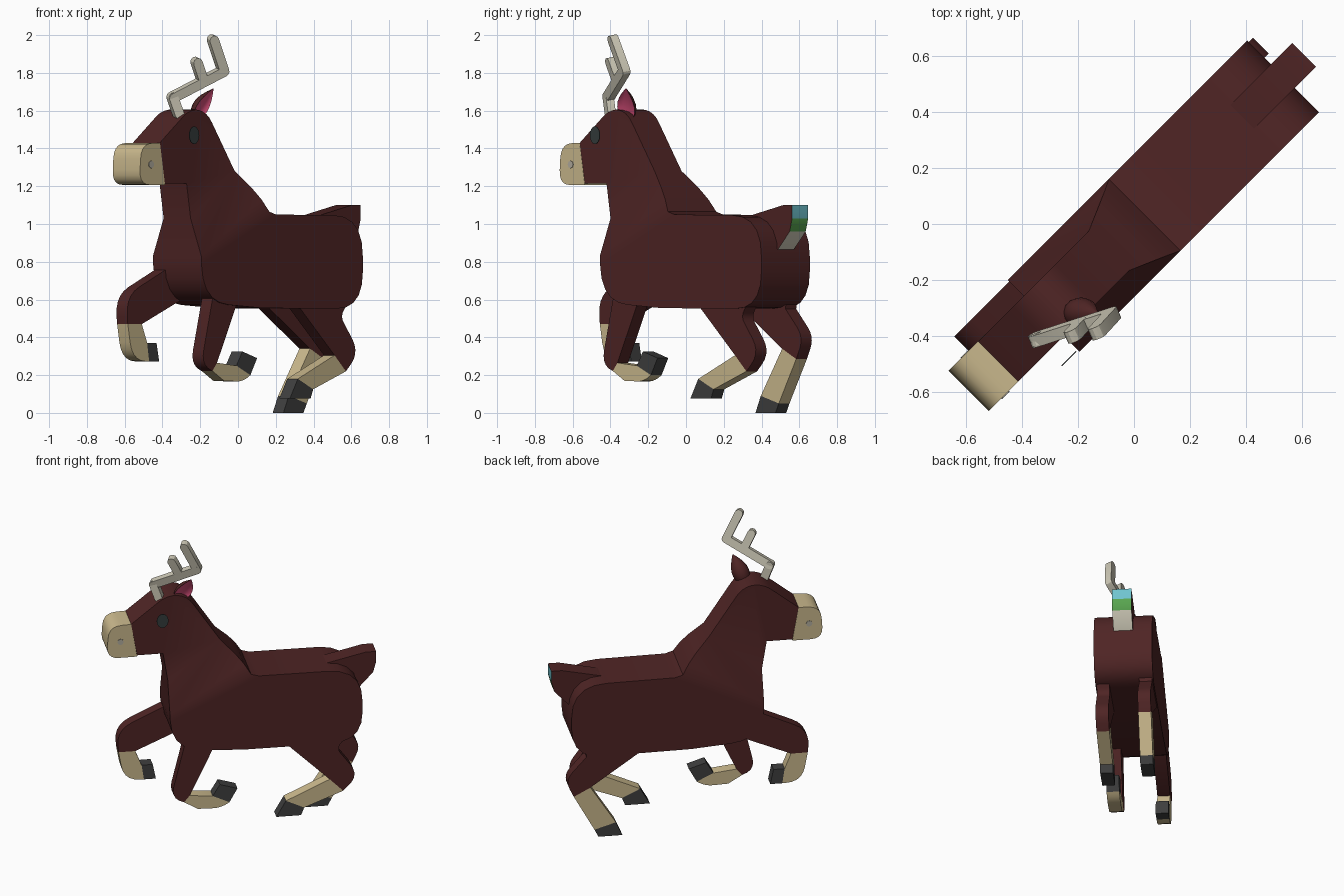
import bpy, bmesh, math
from mathutils import Vector

if "Cube" in bpy.data.objects:
    bpy.data.objects.remove(bpy.data.objects["Cube"])

def mat(name, *rgb):
    m = bpy.data.materials.new(name)
    m.diffuse_color = (*rgb, 1)
    m.use_nodes = True
    m.node_tree.nodes["Principled BSDF"].inputs["Base Color"].default_value = m.diffuse_color
    return m

BROWN = mat("dark brown", .078, .018, .018)
CREAM = mat("cream", .60, .49, .27)
IVORY = mat("ivory", .60, .57, .46)
HOOF = mat("charcoal", .05, .05, .05)
EYE = mat("eye grey", .035, .045, .045)
PINK = mat("pink", .70, .08, .20)
CYAN = mat("cyan", .16, .55, .62)
GREEN = mat("green", .10, .38, .08)
GREY = mat("nostril grey", .45, .42, .35)

def place(s, t, z):
    """Body axes to world: s runs head to tail, t sideways; the animal stands at 45 degrees."""
    r = math.sqrt(.5)
    t += .004
    return Vector(((s + t) * r, (s - t) * r, z))

def finish(name, bm, mats, angle=28):
    bmesh.ops.recalc_face_normals(bm, faces=bm.faces)
    me = bpy.data.meshes.new(name)
    bm.to_mesh(me)
    bm.free()
    for m in mats:
        me.materials.append(m)
    ob = bpy.data.objects.new(name, me)
    bpy.context.collection.objects.link(ob)
    bpy.ops.object.select_all(action='DESELECT')
    bpy.context.view_layer.objects.active = ob
    ob.select_set(True)
    bpy.ops.object.shade_smooth_by_angle(angle=math.radians(angle))

def rounded(corners, steps=5):
    """Corners (s, z) stay sharp; corners (s, z, cut) become a short curve."""
    out, n = [], len(corners)
    for i, c in enumerate(corners):
        p = Vector(c[:2])
        if len(c) == 2:
            out.append(p)
            continue
        ends = []
        for q in (corners[i - 1], corners[(i + 1) % n]):
            d = Vector(q[:2]) - p
            ends.append(p + d.normalized() * min(c[2], d.length * .95))
        for k in range(steps + 1):
            f = k / steps
            out.append(ends[0].lerp(p, f).lerp(p.lerp(ends[1], f), f))
    return out

def solid(name, pts, lo, hi, mats, cells=None, rim={}):
    """Extrude a side outline from lo to hi (functions of the point)."""
    bm = bmesh.new()
    n = len(pts)
    a = [bm.verts.new(place(p[0], lo(p), p[1])) for p in pts]
    b = [bm.verts.new(place(p[0], hi(p), p[1])) for p in pts]
    for c in cells or [range(n)]:
        bm.faces.new([a[i] for i in c])
        bm.faces.new([b[i] for i in c])
    for i in range(n):
        j = (i + 1) % n
        bm.faces.new((a[i], a[j], b[j], b[i])).material_index = rim.get(i, 0)
    finish(name, bm, mats)

def slab(name, corners, lo, hi, mats, rim={}):
    solid(name, rounded(corners), lambda p: lo, lambda p: hi, mats, rim=rim)

# Body, neck and head: the narrow head flares to the wide trunk across a slanted band
def flare(p):
    low = 1.065 + .43 * (p[0] - .05)
    high = 1.28 + .76 * (p[0] + .13)
    return min(1, max(0, round((p[1] - low) / (high - low), 2)))

def width(p):
    return .181 - .08 * flare(p)

body = rounded([(-.49, 1.215), (-.46, 1.03), (-.46, .83), (-.45, .585, .2), (0, .555),
                (.75, .55, .2), (.75, 1.045, .22), (.1, 1.05), (.05, 1.065), (.01, 1.13),
                (-.04, 1.19), (-.13, 1.28), (-.345, 1.605, .08), (-.47, 1.605, .06),
                (-.69, 1.43), (-.652, 1.215)])
fl = [flare(p) for p in body]
n = len(body)
head = [i for i in range(n) if fl[i] == 1]
trunk = [i for i in range(n) if fl[i] == 0]
band = [i for i in range(n) if 0 < fl[i] < 1 or fl[i - 1] != fl[i] or fl[(i + 1) % n] != fl[i]]
solid("body", body, lambda p: -width(p), width, [BROWN], cells=[head, trunk, band])

# Muzzle
slab("muzzle", [(-.69, 1.43), (-.83, 1.425, .08), (-.845, 1.207, .08), (-.652, 1.207)],
     -.102, .102, [CREAM])

# Nostrils and the eye plate
def oval(s, z, rs, rz, n):
    turn = [2 * math.pi * i / n for i in range(n)]
    return [(s + rs * math.cos(a), z + rz * math.sin(a)) for a in turn]

for side, nm in ((1, "right"), (-1, "left")):
    slab("nostril_" + nm, oval(-.757, 1.315, .02, .02, 8), side * .1, side * .105, [GREY])
slab("eye", oval(-.505, 1.47, .037, .047, 16), .17, .174, [EYE])

# Tail with coloured bands on its rear edge
slab("tail", [(.5, 1.035), (.79, 1.1), (.857, 1.1), (.857, 1.03), (.838, .96), (.75, .865), (.7, .9)],
     -.062, .058, [BROWN, CYAN, GREEN, IVORY], rim={2: 1, 3: 2, 4: 3})

# Legs: outer and inner lines through hip, knee, ankle and toe, with rounded bends
def leg(name, side, outer, inner, knee_bend, shin_bend=()):
    bends = (knee_bend, shin_bend, ())
    for k, (part, m) in enumerate((("upper", BROWN), ("lower", CREAM), ("hoof", HOOF))):
        slab(f"{name}_{part}", [outer[k], *bends[k], outer[k + 1], inner[k + 1], inner[k]],
             side * .094, side * .174, [m])

leg("front_left_leg", -1,
    [(-.36, .8), (-.735, .47), (-.575, .272), (-.5, .272)],
    [(-.33, .6), (-.63, .47), (-.59, .37), (-.52, .37)],
    [(-.75, .62, .11)], [(-.7, .275, .1)])
leg("front_right_leg", 1,
    [(-.35, .68), (-.37, .222), (-.085, .2), (-.035, .29)],
    [(-.19, .57), (-.335, .265), (-.19, .25), (-.145, .325)],
    [(-.455, .25, .085)], [(-.283, .17), (-.14, .165, .05)])
leg("rear_right_leg", 1,
    [(.64, .58), (.63, .22), (.385, .125), (.365, .075)],
    [(.27, .57), (.545, .305), (.27, .18), (.21, .075)],
    [(.59, .51, .04), (.73, .32, .09)])
leg("rear_left_leg", -1,
    [(.66, .59), (.735, .285), (.605, .05), (.58, 0)],
    [(.3, .57), (.63, .34), (.47, .09), (.43, 0)],
    [(.655, .55), (.79, .4, .07)])

# Antler: flat bars with rounded ends
def antler_bar(bm, p, q, r=.026, half=.022):
    u = (q - p).normalized()
    flat = Vector((.4, -.9, -.2))
    flat = (flat - u * flat.dot(u)).normalized()
    v = flat.cross(u)
    part = []
    for c in (p, q):
        for i in range(12):
            a = 2 * math.pi * i / 12
            for k in (-half, half):
                part.append(bm.verts.new(c + u * r * math.cos(a) + v * r * math.sin(a) + flat * k))
    bmesh.ops.convex_hull(bm, input=part)

bm = bmesh.new()
base, bend = Vector((-.315, -.4, 1.58)), Vector((-.347, -.412, 1.67))
fork, tip = Vector((-.078, -.325, 1.81)), Vector((-.133, -.385, 1.975))
prong = bend.lerp(fork, .6)
for p, q in ((base, bend), (bend, fork), (fork, tip), (prong, prong + (tip - fork) * .62)):
    antler_bar(bm, p, q)
finish("antler", bm, [IVORY])

# Ear: pointed cup, pink on the hollow side
bm = bmesh.new()
root, top = Vector((-.225, -.318, 1.55)), Vector((-.13, -.318, 1.717))
axis = (top - root).normalized()
face = Vector((.85, -.5, 0))
face = (face - axis * face.dot(axis)).normalized()
wide = axis.cross(face)
rings, N = [], 12
for k in range(7):
    f = k / 6
    r = .002 + .054 * math.sin(math.pi * (.2 + .8 * f))
    ring = []
    for i in range(N):
        a = 2 * math.pi * i / N
        d = math.sin(a)
        depth = -.35 * d if d > 0 else d     # front half pushed inward
        ring.append(bm.verts.new(root.lerp(top, f) + (wide * math.cos(a) + face * depth) * r))
    rings.append(ring)
for lo, hi in zip(rings, rings[1:]):
    for i in range(N):
        j = (i + 1) % N
        bm.faces.new((lo[i], lo[j], hi[j], hi[i])).material_index = 1 if i < N // 2 else 0
bm.faces.new(rings[0])
bm.faces.new(rings[-1])
finish("ear", bm, [BROWN, PINK], 40)
